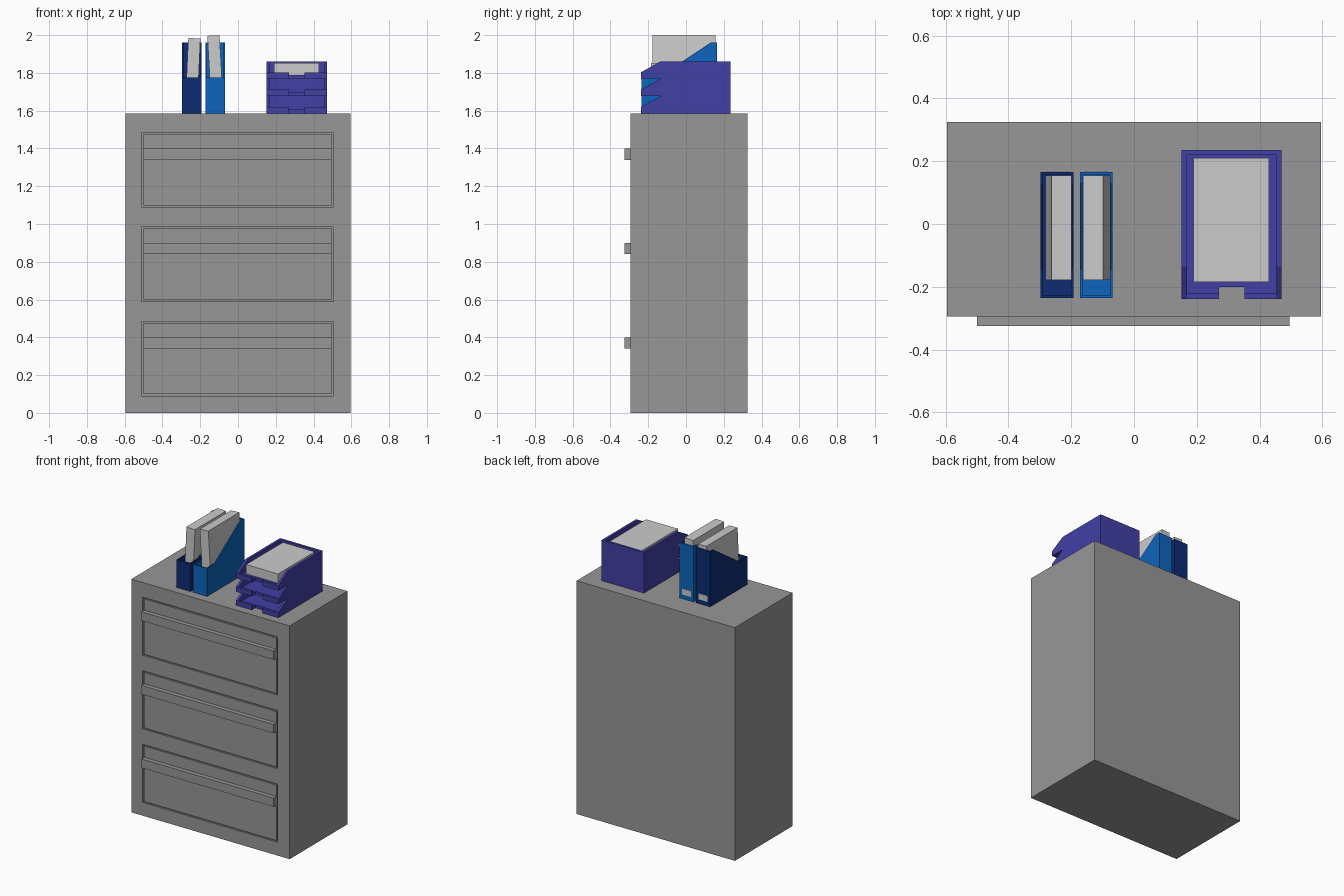
import bpy, bmesh, math
from mathutils import Vector, Matrix

if "Cube" in bpy.data.objects:
    bpy.data.objects.remove(bpy.data.objects["Cube"], do_unlink=True)


def material(name, r, g, b):
    m = bpy.data.materials.new(name)
    m.use_nodes = True
    m.diffuse_color = (r, g, b, 1)
    node = next(n for n in m.node_tree.nodes if n.type == 'BSDF_PRINCIPLED')
    node.inputs["Base Color"].default_value = (r, g, b, 1)
    return m


GREY = material("cabinet grey", 0.31, 0.31, 0.31)
PAPER = material("paper white", 0.6, 0.6, 0.6)
NAVY = material("navy blue", 0.004, 0.025, 0.175)
BLUE = material("bright blue", 0.004, 0.13, 0.51)
PURPLE = material("violet blue", 0.054, 0.05, 0.38)


def finish(name, bm, mat):
    bmesh.ops.recalc_face_normals(bm, faces=bm.faces[:])
    mesh = bpy.data.meshes.new(name)
    bm.to_mesh(mesh)
    bm.free()
    mesh.materials.append(mat)
    ob = bpy.data.objects.new(name, mesh)
    bpy.context.collection.objects.link(ob)
    return ob


def prism(name, points, axis, lo, hi, mat):
    """Extrude a 2D profile along axis 0, 1 or 2 from lo to hi."""
    bm = bmesh.new()
    verts = []
    for p in points:
        co = list(p)
        co.insert(axis, lo)
        verts.append(bm.verts.new(co))
    face = bm.faces.new(verts)
    top = bmesh.ops.extrude_face_region(bm, geom=[face], use_keep_orig=True)
    move = Vector((0, 0, 0))
    move[axis] = hi - lo
    bmesh.ops.translate(bm, vec=move, verts=[v for v in top["geom"] if isinstance(v, bmesh.types.BMVert)])
    return finish(name, bm, mat)


def box(name, x, y, z, mat):
    rect = [(x[0], y[0]), (x[1], y[0]), (x[1], y[1]), (x[0], y[1])]
    return prism(name, rect, 2, z[0], z[1], mat)


# Cabinet body with a groove around each drawer front
W, FRONT, BACK, TOP = 0.595, -0.295, 0.325, 1.585
DRAWERS = (0.09, 0.59, 1.09)
DRAWER_H = 0.395
bm = bmesh.new()
bmesh.ops.create_cube(bm, size=1)
bmesh.ops.scale(bm, vec=(2 * W, BACK - FRONT, TOP), verts=bm.verts[:])
bmesh.ops.translate(bm, vec=(0, (FRONT + BACK) / 2, TOP / 2), verts=bm.verts[:])
cuts = [((x, 0, 0), (1, 0, 0)) for x in (-0.51, 0.505)]
cuts += [((0, 0, z + h), (0, 0, 1)) for z in DRAWERS for h in (0, DRAWER_H)]
for co, no in cuts:
    bmesh.ops.bisect_plane(bm, geom=bm.verts[:] + bm.edges[:] + bm.faces[:], plane_co=co, plane_no=no)


def is_drawer(f):
    c = f.calc_center_median()
    return (f.normal.y < -0.9 and abs(c.x) < 0.3
            and any(z < c.z < z + DRAWER_H for z in DRAWERS))


fronts = [f for f in bm.faces if is_drawer(f)]
ring = bmesh.ops.inset_individual(bm, faces=fronts, thickness=0.013)["faces"]
groove = bmesh.ops.extrude_face_region(bm, geom=ring)["geom"]
bmesh.ops.translate(bm, vec=(0, 0.012, 0), verts=[v for v in groove if isinstance(v, bmesh.types.BMVert)])
leftover = [f for f in ring if f.is_valid]
if leftover:
    bmesh.ops.delete(bm, geom=leftover, context='FACES_ONLY')
bmesh.ops.dissolve_limit(bm, angle_limit=math.radians(1), verts=bm.verts[:], edges=bm.edges[:])
finish("cabinet_body", bm, GREY)

# Drawer handles
for name, z in zip(("bottom", "middle", "top"), DRAWERS):
    box(name + "_drawer_handle", (-0.5, 0.495), (-0.325, FRONT), (z + 0.25, z + 0.31), GREY)


# Upright file holders, each with a leaning paper stack and a label
def file_holder(prefix, x0, x1, mat, paper_x, paper_top, lean):
    t, y0, y1, low, high = 0.008, -0.235, 0.165, 1.775, 1.96
    side = [(y0, TOP), (y1, TOP), (y1, high), (0.13, high), (-0.147, low), (y0, low)]
    prism(prefix + "_holder_right_side", side, 0, x0, x0 + t, mat)
    prism(prefix + "_holder_left_side", side, 0, x1 - t, x1, mat)
    inner = (x0 + t, x1 - t)
    box(prefix + "_holder_front", inner, (y0, y0 + t), (TOP, low), mat)
    box(prefix + "_holder_back", inner, (y1 - t, y1), (TOP, high), mat)
    box(prefix + "_holder_floor", inner, (y0 + t, y1 - t), (TOP, TOP + t), mat)
    box(prefix + "_holder_label", (x0 + 0.018, x1 - 0.018), (y1, y1 + 0.003), (1.615, 1.655), PAPER)
    h = paper_top - 1.6
    stack = box(prefix + "_paper_stack", (-0.032, 0.032), (-0.178, 0.155), (-h, 0), PAPER)
    stack.data.transform(Matrix.Translation((paper_x, 0, paper_top)) @ Matrix.Rotation(lean, 4, 'Y'))


file_holder("navy", -0.297, -0.192, NAVY, -0.231, 1.983, math.radians(2.6))
file_holder("blue", -0.172, -0.068, BLUE, -0.130, 1.998, math.radians(-3.2))

# Three stacked letter trays
X0, X1, Y0, Y1, T = 0.152, 0.47, -0.238, 0.235, 0.016
NX0, NX1, NY = 0.27, 0.352, -0.2
for i, name in enumerate(("bottom", "middle", "top")):
    z = TOP + i * 0.092
    lip, rim = z + 0.034, z + 0.092
    side = [(Y0, z), (Y1, z), (Y1, rim), (-0.135, rim), (Y0, lip)]
    prism(name + "_tray_right_side", side, 0, X0, X0 + T, PURPLE)
    prism(name + "_tray_left_side", side, 0, X1 - T, X1, PURPLE)
    box(name + "_tray_back", (X0 + T, X1 - T), (Y1 - T, Y1), (z, rim), PURPLE)
    # Floor with a finger notch at the front
    floor = [(X0 + T, Y0 + T), (NX0, Y0 + T), (NX0, NY), (NX1, NY),
             (NX1, Y0 + T), (X1 - T, Y0 + T), (X1 - T, Y1 - T), (X0 + T, Y1 - T)]
    prism(name + "_tray_floor", floor, 2, z, z + 0.02, PURPLE)
    box(name + "_tray_right_lip", (X0 + T, NX0), (Y0, Y0 + T), (z, lip), PURPLE)
    box(name + "_tray_left_lip", (NX1, X1 - T), (Y0, Y0 + T), (z, lip), PURPLE)

# Paper in the top tray
box("tray_paper_stack", (0.19, 0.43), (-0.185, 0.21), (1.789, 1.852), PAPER)
